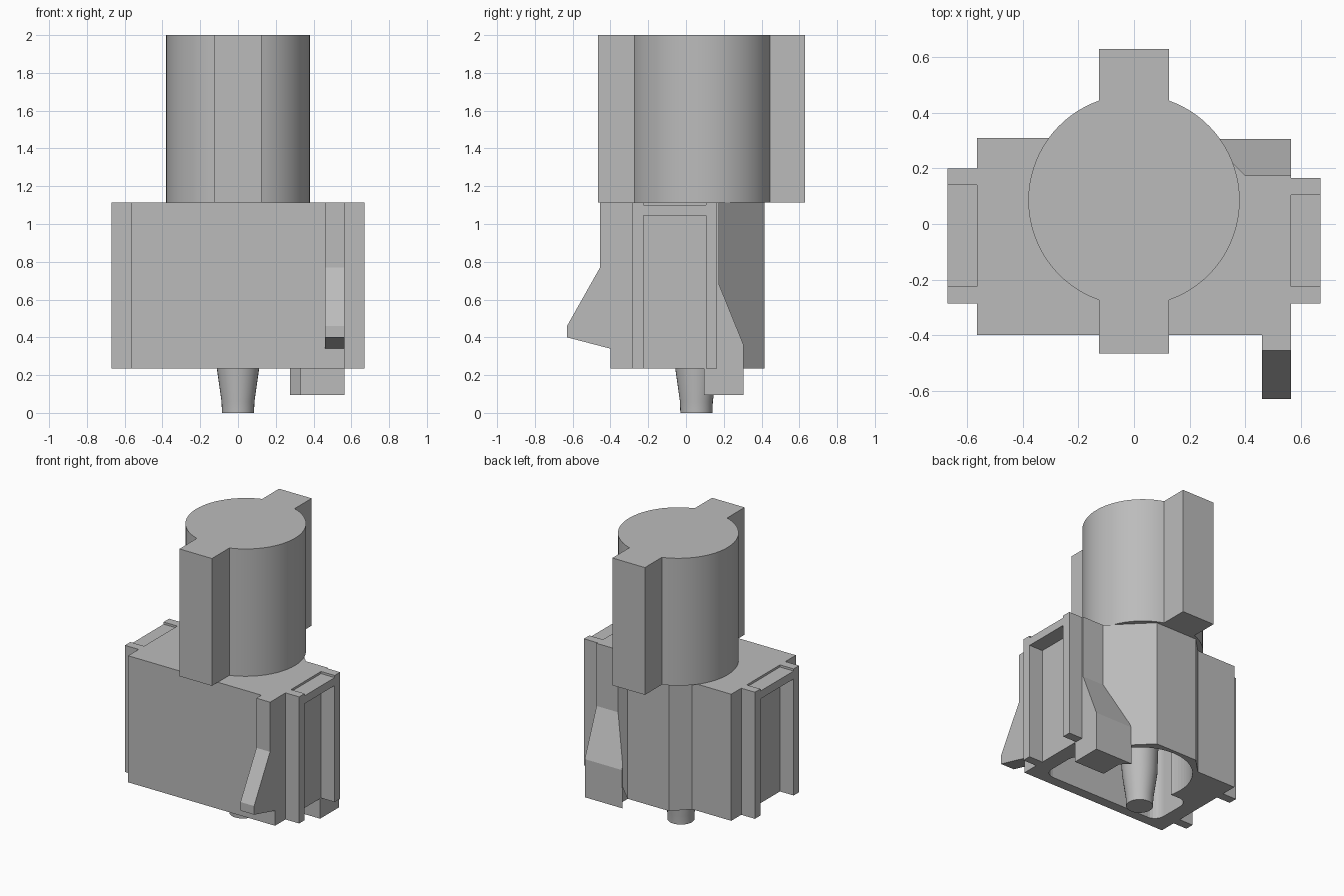
import bpy, bmesh
from math import radians, cos, sin, asin, degrees
from mathutils import Matrix

if "Cube" in bpy.data.objects:
    bpy.data.objects.remove(bpy.data.objects["Cube"], do_unlink=True)

grey = bpy.data.materials.new("light_grey")
grey.use_nodes = True
COLOUR = (0.5, 0.5, 0.5, 1)
grey.diffuse_color = COLOUR
grey.node_tree.nodes["Principled BSDF"].inputs["Base Color"].default_value = COLOUR

BASE, TOP = 0.235, 1.115


def prism(name, outline, low, high, axis="Z"):
    """Extrude a closed outline along z (x, y points) or along x (y, z points)."""
    bm = bmesh.new()
    place = (lambda a, b: (a, b, low)) if axis == "Z" else (lambda a, b: (low, a, b))
    face = bm.faces.new([bm.verts.new(place(a, b)) for a, b in outline])
    out = bmesh.ops.extrude_face_region(bm, geom=[face])
    moved = [v for v in out["geom"] if isinstance(v, bmesh.types.BMVert)]
    step = (0, 0, high - low) if axis == "Z" else (high - low, 0, 0)
    bmesh.ops.translate(bm, verts=moved, vec=step)
    return finish(name, bm)


def finish(name, bm):
    bmesh.ops.recalc_face_normals(bm, faces=bm.faces)
    mesh = bpy.data.meshes.new(name)
    bm.to_mesh(mesh)
    bm.free()
    mesh.materials.append(grey)
    obj = bpy.data.objects.new(name, mesh)
    bpy.context.collection.objects.link(obj)
    return obj


def box(name, x0, x1, y0, y1, z0, z1):
    return prism(name, [(x0, y0), (x1, y0), (x1, y1), (x0, y1)], z0, z1)


def arc(cx, cy, r, start, end, steps):
    angles = [radians(start + (end - start) * i / steps) for i in range(steps + 1)]
    return [(cx + r * cos(a), cy + r * sin(a)) for a in angles]


# Upper barrel with a key on the front and back
R, CY, KEY = 0.38, 0.085, 0.125
k = degrees(asin(KEY / R))
barrel_outline = (arc(0, CY, R, -90 + k, 90 - k, 32) + [(KEY, 0.63), (-KEY, 0.63)]
                  + arc(0, CY, R, 90 + k, 270 - k, 32) + [(-KEY, -0.465), (KEY, -0.465)])
barrel = prism("barrel", barrel_outline, TOP, 2.0)

# Housing with an angled back and a step for the latch
housing = prism("housing", [
    (-0.565, -0.4), (0.565, -0.4), (0.565, 0.175), (0.4, 0.175), (0.16, 0.415),
    (-0.16, 0.415), (-0.265, 0.31), (-0.565, 0.31)], BASE, TOP)

# Back latch with a sloped face and a foot below the housing
latch = prism("back_latch", [(0.1, BASE), (0.305, BASE), (0.305, 0.36),
                             (0.175, 0.68), (0.1, 0.68)], 0.28, 0.565, "X")
foot = prism("latch_foot", [(0.565, 0.095), (0.565, 0.305), (0.275, 0.305),
                            (0.33, 0.25), (0.33, 0.095)], 0.095, BASE)

# Cavity open at the bottom: round bore joined to a rounded slot
bore, by = 0.33, 0.06
slot_x, slot_back, slot_front, r = 0.46, -0.02, -0.33, 0.07
low = degrees(asin((slot_back - by) / bore))
cavity_outline = arc(0, by, bore, low, 180 - low, 40)
for cx, cy, a in [(-1, slot_back - r, 90), (-1, slot_front + r, 180),
                  (1, slot_front + r, 270), (1, slot_back - r, 360)]:
    cavity_outline += arc(cx * (slot_x - r), cy, r, a, a + 90, 6)
cavity = prism("cavity_cutter", cavity_outline, 0.15, 1.0)
cavity.hide_render = True
cavity.hide_viewport = True
for part in (housing, latch):
    cut = part.modifiers.new("cavity", "BOOLEAN")
    cut.operation = "DIFFERENCE"
    cut.solver = "EXACT"
    cut.object = cavity

# Front clip
prism("front_clip", [(-0.39, TOP), (-0.455, TOP), (-0.455, 0.77), (-0.63, 0.46),
                     (-0.63, 0.4), (-0.4, 0.34), (-0.39, 0.34)], 0.46, 0.565, "X")

# Side frames: two rails and a top bar around an open pocket
for side, s, back in (("left", 1, 0.165), ("right", -1, 0.2)):
    x0, x1 = sorted((s * 0.56, s * 0.67))
    front, wall = -0.285, 0.06
    box(side + "_front_rail", x0, x1, front, front + wall, BASE, TOP)
    box(side + "_back_rail", x0, x1, back - wall, back, BASE, TOP)
    box(side + "_top_bar", x0, x1, front + wall, back - wall, 1.045, 1.1)

# Tapered centre pin, rising inside the cavity
bm = bmesh.new()
SEG = 32
rings = []
for z, rad in [(0, 0.085), (0.06, 0.087), (BASE, 0.112), (1.02, 0.14)]:
    rings.append([bm.verts.new((x, y, z)) for x, y in arc(0, 0.055, rad, 0, 360, SEG)[:-1]])
for a, b in zip(rings, rings[1:]):
    for i in range(SEG):
        j = (i + 1) % SEG
        bm.faces.new((a[i], a[j], b[j], b[i]))
bm.faces.new(rings[0])
bm.faces.new(rings[-1])
pin = finish("centre_pin", bm)

# Smooth the round parts, keep hard edges
bpy.ops.object.select_all(action="DESELECT")
for part in (barrel, pin, housing):
    part.select_set(True)
bpy.context.view_layer.objects.active = barrel
bpy.ops.object.shade_smooth_by_angle(angle=radians(25))
